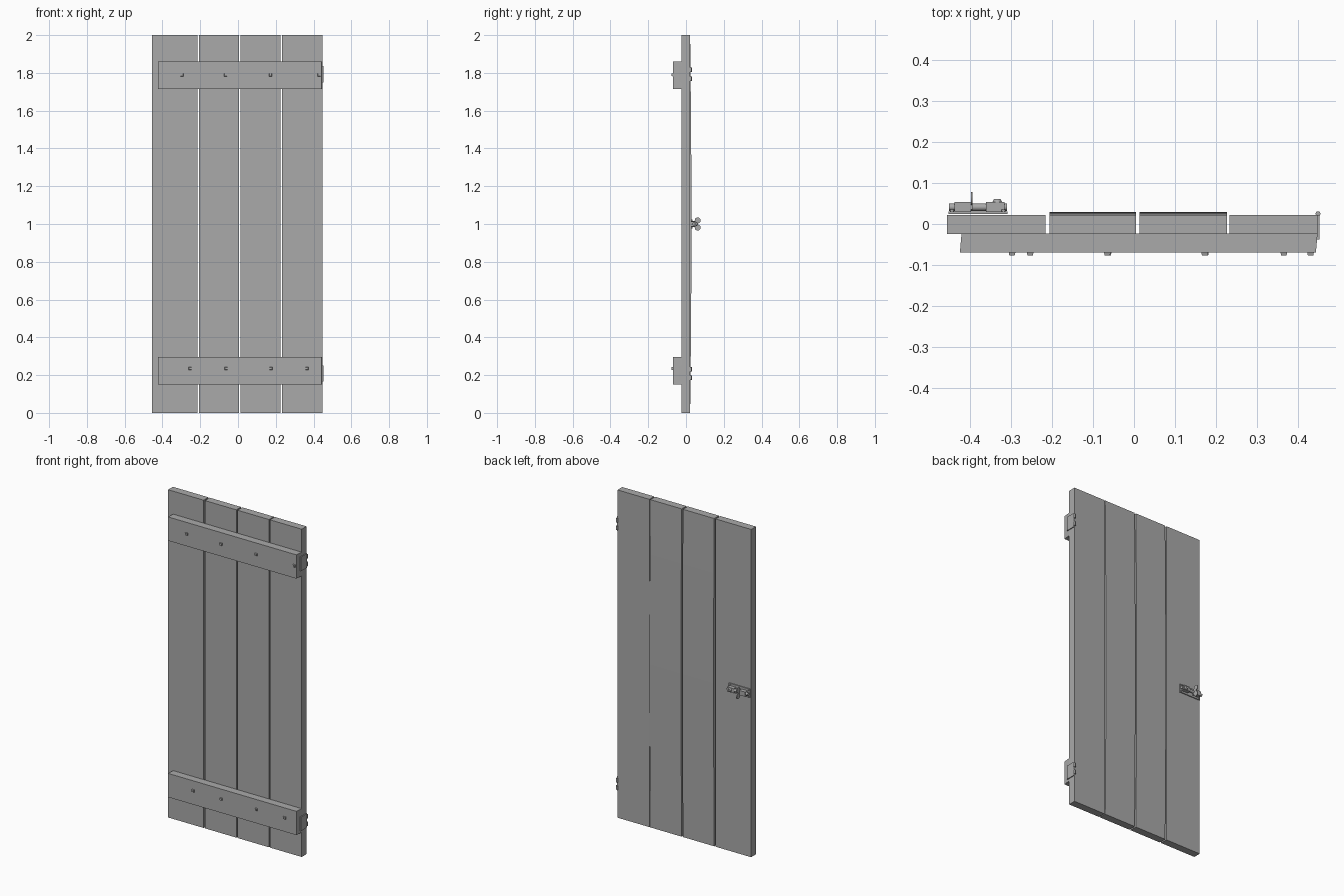
import bpy, bmesh, math
from mathutils import Matrix, Vector

cube = bpy.data.objects.get("Cube")
if cube:
    bpy.data.objects.remove(cube, do_unlink=True)

grey = bpy.data.materials.new("plain_grey")
grey.use_nodes = True
grey.diffuse_color = (0.4, 0.4, 0.4, 1)
shader = grey.node_tree.nodes["Principled BSDF"]
shader.inputs["Base Color"].default_value = (0.4, 0.4, 0.4, 1)
shader.inputs["Roughness"].default_value = 0.8


def finish(name, bm):
    bmesh.ops.recalc_face_normals(bm, faces=bm.faces)
    mesh = bpy.data.meshes.new(name)
    bm.to_mesh(mesh)
    bm.free()
    mesh.materials.append(grey)
    obj = bpy.data.objects.new(name, mesh)
    bpy.context.collection.objects.link(obj)
    return obj


def box_bm(x, y, z):
    bm = bmesh.new()
    bmesh.ops.create_cube(bm, size=1)
    for v in bm.verts:
        v.co = Vector([(lo + hi) / 2 + c * (hi - lo)
                       for c, (lo, hi) in zip(v.co, (x, y, z))])
    return bm


def box(name, x, y, z):
    return finish(name, box_bm(x, y, z))


def rod(name, centre, axis, radius, length, sides=10, tip=None):
    bm = bmesh.new()
    turn = Vector((0, 0, 1)).rotation_difference(Vector(axis)).to_matrix().to_4x4()
    bmesh.ops.create_cone(bm, cap_ends=True, segments=sides, radius1=radius,
                          radius2=radius if tip is None else tip, depth=length,
                          matrix=Matrix.Translation(centre) @ turn)
    obj = finish(name, bm)
    if sides > 6:
        for p in obj.data.polygons:
            p.use_smooth = len(p.vertices) == 4
    return obj


# Upright boards; the middle ones bow slightly toward the back
def plank(name, x, bow):
    bm = box_bm(x, (-0.024, 0.022), (0, 2))
    upright = [e for e in bm.edges if abs(e.verts[0].co.z - e.verts[1].co.z) > 1]
    bmesh.ops.subdivide_edges(bm, edges=upright, cuts=5, use_grid_fill=True)
    for v in bm.verts:
        if v.co.y > 0:
            v.co.y += bow * math.sin(math.pi * v.co.z / 2)
    finish(name, bm)


boards = (((-0.455, -0.215), 0), ((-0.206, 0.005), 0.007),
          ((0.014, 0.226), 0.007), ((0.232, 0.447), 0))
for i, (span, bow) in enumerate(boards):
    plank(f"plank_{i + 1}", span, bow)


# Horizontal ledges with slightly slanted ends
def ledge(name, z):
    bm = box_bm((-0.42, 0.447), (-0.07, -0.023), z)
    for v in bm.verts:
        if v.co.y < -0.05:
            v.co.x -= 0.004
    finish(name, bm)


# Square nails, and a hinge at the end of each ledge
def fittings(level, z, nails, knuckles):
    for i, x in enumerate(nails):
        nail = rod(f"{level}_nail_{i + 1}", (x, -0.0725, z), (0, -1, 0),
                   0.012, 0.009, 4, 0.009)
        nail.data.transform(Matrix.Translation((x, 0, z))
                            @ Matrix.Rotation(math.pi / 4, 4, 'Y')
                            @ Matrix.Translation((-x, 0, -z)))
    low, high = knuckles
    box(f"{level}_hinge_plate", (0.444, 0.452), (-0.038, 0.022), (low - 0.02, high + 0.02))
    for k, kz in enumerate(knuckles):
        rod(f"{level}_hinge_knuckle_{k + 1}", (0.448, 0.025, kz), (0, 0, 1), 0.006, 0.024)


ledge("upper_ledge", (1.715, 1.86))
ledge("lower_ledge", (0.15, 0.295))
fittings("upper", 1.79, (-0.297, -0.065, 0.172, 0.43), (1.77, 1.817))
fittings("lower", 0.235, (-0.253, -0.063, 0.174, 0.365), (0.185, 0.23))

# Sliding bolt on the back
box("bolt_plate", (-0.452, -0.308), (0.024, 0.03), (0.975, 1.027))
rod("sliding_bolt", (-0.38, 0.041, 1.0), (1, 0, 0), 0.009, 0.142, 12)
for name, lo, hi in (("outer", -0.437, -0.397), ("inner", -0.36, -0.315)):
    box(f"{name}_bolt_bracket_front", (lo, hi), (0.049, 0.053), (0.988, 1.012))
    for side in (-1, 1):
        z = 1 + side * 0.012
        box(f"{name}_bolt_bracket_side_{side + 2}", (lo, hi), (0.029, 0.053),
            (z - 0.002, z + 0.002))
for side in (-1, 1):
    for x in (-0.443, -0.318):
        rod("plate_screw", (x, 0.032, 1 + side * 0.019), (0, 1, 0), 0.005, 0.006, 8)

# Thin two-lobed grip and a round stop knob
box("grip_stem", (-0.397, -0.393), (0.035, 0.063), (0.984, 1.016))
for side in (-1, 1):
    rod("grip_lobe", (-0.395, 0.062, 1 + side * 0.019), (1, 0, 0), 0.016, 0.004, 12)
rod("stop_knob", (-0.333, 0.056, 1.0), (0, 1, 0), 0.013, 0.01, 12, 0.008)
